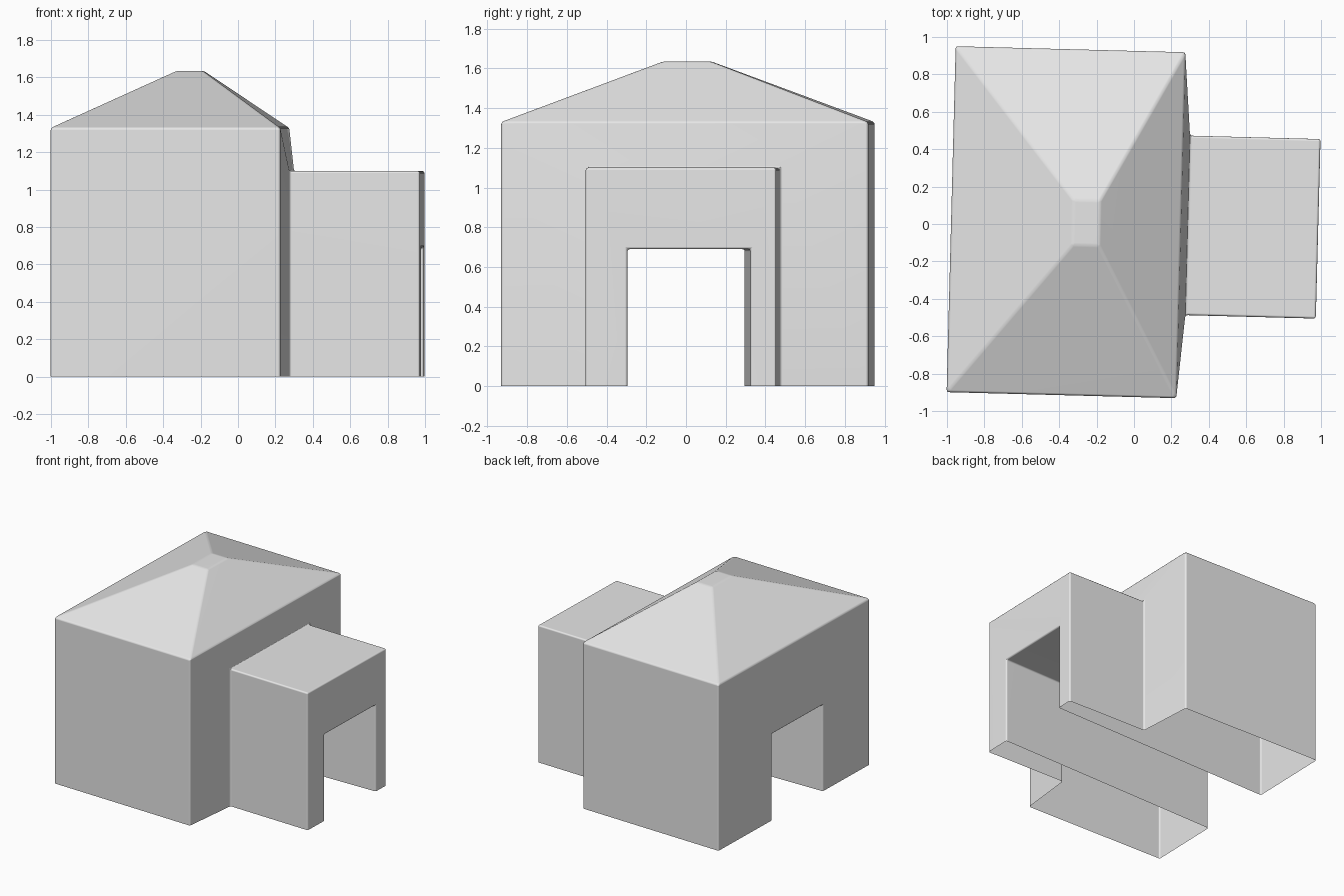
import bpy, bmesh, math
from mathutils import Matrix

cube = bpy.data.objects.get("Cube")
if cube:
    bpy.data.objects.remove(cube, do_unlink=True)

BELOW = -0.2   # walls run below ground and are trimmed open at z = 0

# Material
plaster = bpy.data.materials.new("pale_grey_plaster")
plaster.use_nodes = True
GREY = (0.8, 0.8, 0.8, 1.0)
plaster.diffuse_color = GREY
plaster.node_tree.nodes["Principled BSDF"].inputs["Base Color"].default_value = GREY


def make_object(name, bm):
    bmesh.ops.recalc_face_normals(bm, faces=bm.faces)
    mesh = bpy.data.meshes.new(name)
    bm.to_mesh(mesh)
    bm.free()
    obj = bpy.data.objects.new(name, mesh)
    bpy.context.collection.objects.link(obj)
    return obj


def loft(bm, stations):
    """Square sections (x, half depth, height) joined along x."""
    rings = [[bm.verts.new(p) for p in
              ((x, -d, BELOW), (x, d, BELOW), (x, d, h), (x, -d, h))]
             for x, d, h in stations]
    for a, b in zip(rings, rings[1:]):
        for i in range(4):
            j = (i + 1) % 4
            bm.faces.new((a[i], a[j], b[j], b[i]))
    bm.faces.new(rings[0])
    bm.faces.new(rings[-1])
    return rings


# Main hall flowing into the lower side wing
bm = bmesh.new()
rings = loft(bm, [(-0.978, 0.925, 1.33), (0.25, 0.925, 1.33),
                  (0.287, 0.48, 1.1), (0.985, 0.48, 1.1)])

# Hipped roof with a small flat cap
eaves = [rings[0][3], rings[1][3], rings[1][2], rings[0][2]]
bm.faces.remove(next(f for f in bm.faces if set(f.verts) == set(eaves)))
cap = [bm.verts.new((x, y, 1.635)) for x, y in
       ((-0.325, -0.12), (-0.185, -0.12), (-0.185, 0.12), (-0.325, 0.12))]
for i in range(4):
    j = (i + 1) % 4
    bm.faces.new((eaves[i], eaves[j], cap[j], cap[i]))
bm.faces.new(cap)
bm.transform(Matrix.Rotation(math.radians(-1.5), 4, 'Z'))
building = make_object("building_shell", bm)
building.data.materials.append(plaster)

# Through passage cutter
bm = bmesh.new()
bmesh.ops.create_cube(bm, size=1)
bm.transform(Matrix.Rotation(math.radians(0.86), 4, 'Z')
             @ Matrix.Translation((0, 0, 0.19))
             @ Matrix.Diagonal((3, 0.62, 1.0, 1)))
cutter = make_object("passage_cutter", bm)
cutter.hide_render = True
cutter.hide_set(True)

cut = building.modifiers.new("passage", 'BOOLEAN')
cut.operation = 'DIFFERENCE'
cut.solver = 'EXACT'
cut.object = cutter
soft = building.modifiers.new("soft_edges", 'BEVEL')
soft.width = 0.018
soft.segments = 3
soft.limit_method = 'ANGLE'
soft.angle_limit = math.radians(15)

# Bake the modifiers, then trim the walls open at the ground
graph = bpy.context.evaluated_depsgraph_get()
baked = bpy.data.meshes.new_from_object(building.evaluated_get(graph))
building.modifiers.clear()
building.data = baked
bpy.data.objects.remove(cutter, do_unlink=True)
bm = bmesh.new()
bm.from_mesh(baked)
bmesh.ops.bisect_plane(bm, geom=bm.verts[:] + bm.edges[:] + bm.faces[:],
                       plane_co=(0, 0, 0), plane_no=(0, 0, 1), clear_inner=True)
bm.to_mesh(baked)
bm.free()

# Smooth shading with flat-looking broad faces
bpy.ops.object.select_all(action='DESELECT')
building.select_set(True)
bpy.context.view_layer.objects.active = building
bpy.ops.object.shade_smooth_by_angle(angle=math.radians(40))
weighted = building.modifiers.new("even_shading", 'WEIGHTED_NORMAL')
weighted.keep_sharp = True
